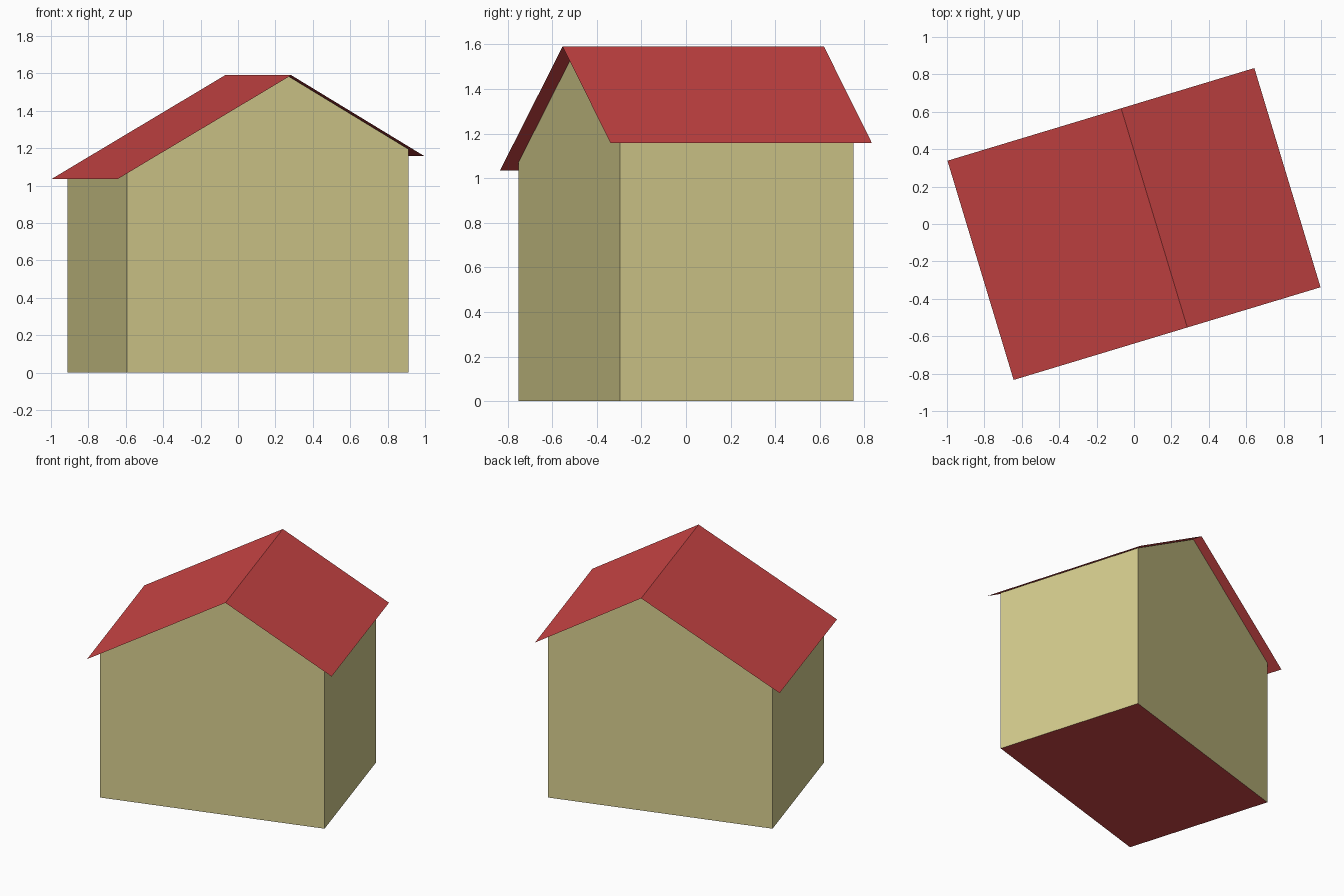
import bpy, bmesh, math
from mathutils import Matrix

cube = bpy.data.objects.get("Cube")
if cube:
    bpy.data.objects.remove(cube)

TURN = Matrix.Rotation(math.radians(16.8), 4, 'Z')
RIDGE_X, RIDGE_Z = 0.113, 1.59
ROOF_HALF_W, ROOF_HALF_D = 0.857, 0.612
WALL_HALF_W, WALL_HALF_D = 0.786, 0.546
LOW_EAVE, HIGH_EAVE = 1.035, 1.157


def material(name, colour):
    m = bpy.data.materials.new(name)
    m.use_nodes = True
    m.diffuse_color = (*colour, 1)
    m.node_tree.nodes["Principled BSDF"].inputs["Base Color"].default_value = (*colour, 1)
    return m


wall_paint = material("straw wall", (0.67, 0.61, 0.27))
roof_paint = material("red roof", (0.60, 0.06, 0.06))


def roof_height(x):
    """Height of the roof plane across the gable."""
    eave_x, eave_z = (-ROOF_HALF_W, LOW_EAVE) if x < RIDGE_X else (ROOF_HALF_W, HIGH_EAVE)
    return RIDGE_Z + (eave_z - RIDGE_Z) * (x - RIDGE_X) / (eave_x - RIDGE_X)


def extrude_profile(name, profile, half_depth, mat, closed):
    """Sweep an x-z profile along y; a closed profile gets end caps."""
    bm = bmesh.new()
    front, back = [[bm.verts.new((x, y, z)) for x, z in profile]
                   for y in (-half_depth, half_depth)]
    n = len(profile)
    for i in range(n if closed else n - 1):
        j = (i + 1) % n
        bm.faces.new((front[i], front[j], back[j], back[i]))
    if closed:
        bm.faces.new(front)
        bm.faces.new(back[::-1])
        bmesh.ops.recalc_face_normals(bm, faces=bm.faces)
    else:
        bm.normal_update()
        for f in bm.faces:
            if f.normal.z < 0:
                f.normal_flip()
    bm.transform(TURN)
    mesh = bpy.data.meshes.new(name)
    bm.to_mesh(mesh)
    bm.free()
    mesh.materials.append(mat)
    obj = bpy.data.objects.new(name, mesh)
    bpy.context.collection.objects.link(obj)
    return obj


# Walls: a gabled prism tucked just under the roof, with a red floor
w, gap = WALL_HALF_W, 0.003
walls = extrude_profile("walls", [
    (-w, 0), (w, 0), (w, roof_height(w) - gap),
    (RIDGE_X, RIDGE_Z - gap), (-w, roof_height(-w) - gap)],
    WALL_HALF_D, wall_paint, True)
walls.data.materials.append(roof_paint)
for face in walls.data.polygons:
    if abs(face.normal.z) > 0.3:
        face.material_index = 1

# Roof: a thin sheet folded at the ridge, overhanging the walls
extrude_profile("roof", [
    (-ROOF_HALF_W, LOW_EAVE), (RIDGE_X, RIDGE_Z), (ROOF_HALF_W, HIGH_EAVE)],
    ROOF_HALF_D, roof_paint, False)
